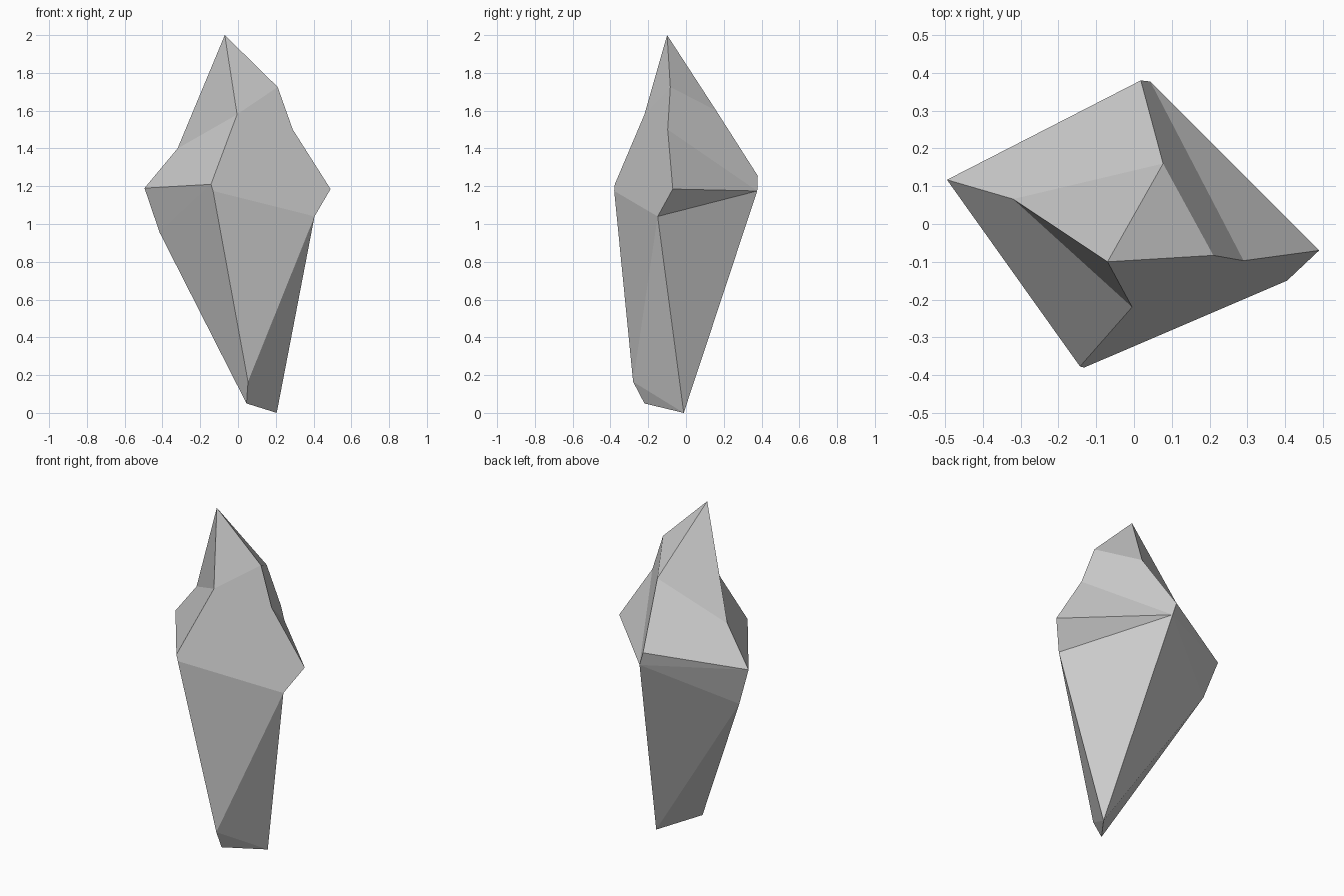
import bpy
import bmesh

cube = bpy.data.objects.get("Cube")
if cube:
    bpy.data.objects.remove(cube, do_unlink=True)

# Corner points of the faceted crystal, from the tip down
corners = {
    "tip": (-0.07, -0.10, 2.0),
    "right_shoulder": (0.21, -0.083, 1.725),
    "right_notch": (0.29, -0.097, 1.5),
    "right_point": (0.49, -0.07, 1.185),
    "right_under": (0.405, -0.15, 1.04),
    "front_ridge": (-0.005, -0.22, 1.58),
    "front_point": (-0.143, -0.377, 1.21),
    "front_under": (-0.132, -0.38, 1.175),
    "left_point": (-0.495, 0.117, 1.19),
    "left_notch": (-0.32, 0.066, 1.4),
    "left_under": (-0.415, 0.09, 0.955),
    "back_ridge": (0.077, 0.16, 1.6),
    "back_point": (0.018, 0.38, 1.255),
    "back_under": (0.043, 0.377, 1.175),
    "foot_front": (0.053, -0.28, 0.165),
    "foot_left": (0.045, -0.22, 0.05),
    "foot_bottom": (0.205, -0.012, 0.0),
}

# Facets, each listed by its corner names
facets = [
    # Upper spire
    "tip front_ridge left_notch",
    "tip front_ridge right_shoulder",
    "tip right_shoulder back_ridge",
    "tip back_ridge left_notch",
    # Middle band
    "left_notch back_ridge back_point left_point",
    "left_notch front_ridge front_point left_point",
    "front_ridge right_shoulder right_notch right_point right_under front_under front_point",
    "back_ridge right_shoulder right_notch back_under back_point",
    "right_notch right_point back_under",
    "right_point right_under back_under",
    "back_point left_point back_under",
    "left_point left_under back_under",
    "left_point front_point left_under",
    # Lower taper
    "right_under foot_bottom back_under",
    "right_under foot_front foot_bottom",
    "front_under right_under foot_front",
    "front_point front_under foot_front foot_left left_under",
    "left_under foot_left foot_bottom",
    "left_under foot_bottom back_under",
    "foot_front foot_left foot_bottom",
]

bm = bmesh.new()
verts = {name: bm.verts.new(point) for name, point in corners.items()}
for facet in facets:
    bm.faces.new([verts[name] for name in facet.split()])
bmesh.ops.recalc_face_normals(bm, faces=bm.faces)

mesh = bpy.data.meshes.new("crystal_shard")
bm.to_mesh(mesh)
bm.free()

# Plain grey stone
stone = bpy.data.materials.new("grey_stone")
stone.use_nodes = True
grey = (0.6, 0.6, 0.6, 1)
stone.diffuse_color = grey
for node in stone.node_tree.nodes:
    if node.type == "BSDF_PRINCIPLED":
        node.inputs["Base Color"].default_value = grey
mesh.materials.append(stone)

shard = bpy.data.objects.new("crystal_shard", mesh)
bpy.context.collection.objects.link(shard)
